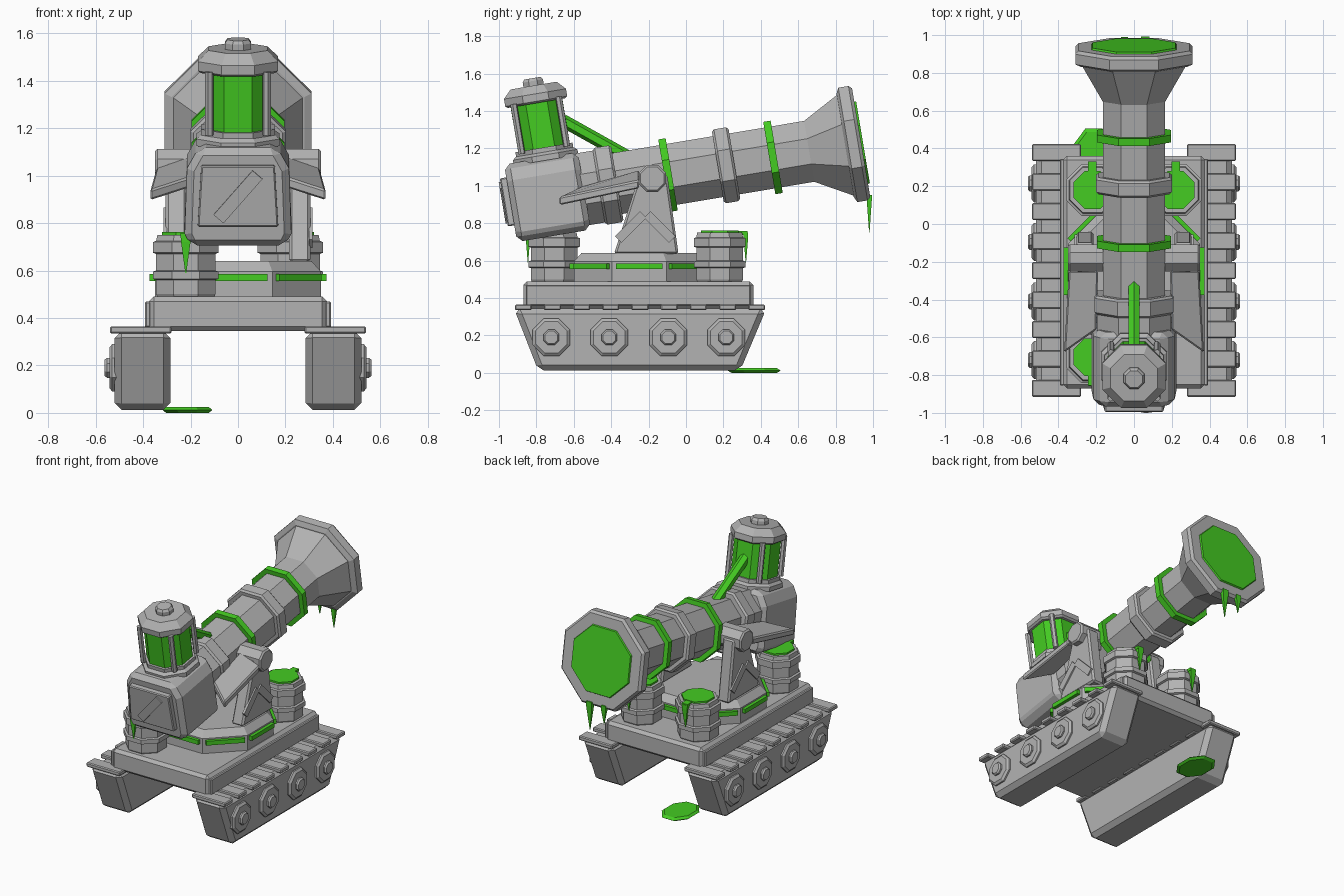
import bpy, bmesh, math
from mathutils import Matrix, Vector

if "Cube" in bpy.data.objects:
    bpy.data.objects.remove(bpy.data.objects["Cube"])

T = Matrix.Translation
def R(deg, axis):
    return Matrix.Rotation(math.radians(deg), 4, axis)

def material(name, rgb):
    m = bpy.data.materials.new(name)
    m.diffuse_color = (*rgb, 1)
    m.use_nodes = True
    m.node_tree.nodes["Principled BSDF"].inputs["Base Color"].default_value = m.diffuse_color
    return m

GREY = material("stone grey", (0.45, 0.45, 0.45))
GREEN = material("slime green", (0.058, 0.604, 0.016))

def finish(name, bm, mat, M, bevel=0):
    bm.transform(M)
    bmesh.ops.recalc_face_normals(bm, faces=bm.faces)
    me = bpy.data.meshes.new(name)
    bm.to_mesh(me)
    bm.free()
    me.materials.append(mat)
    ob = bpy.data.objects.new(name, me)
    bpy.context.collection.objects.link(ob)
    if bevel:
        b = ob.modifiers.new("bevel", 'BEVEL')
        b.width, b.segments = bevel, 1
    return ob

def lathe(name, prof, mat=GREY, M=Matrix(), n=8):
    """Faceted turned part along z; profile is (flat-to-centre radius, height)."""
    bm, rings, k = bmesh.new(), [], 1 / math.cos(math.pi / n)
    for r, z in prof:
        rings.append([bm.verts.new((r * k * math.cos((i + .5) * math.tau / n),
                                    r * k * math.sin((i + .5) * math.tau / n), z)) for i in range(n)])
    for a, b in zip(rings, rings[1:]):
        for i in range(n):
            j = (i + 1) % n
            bm.faces.new((a[i], a[j], b[j], b[i]))
    bm.faces.new(rings[0])
    bm.faces.new(rings[-1])
    return finish(name, bm, mat, M)

def extrude(name, start, offset, mat=GREY, M=Matrix(), bevel=0):
    """Prism from a 3D outline swept by an offset."""
    bm = bmesh.new()
    a = [bm.verts.new(p) for p in start]
    b = [bm.verts.new(Vector(p) + Vector(offset)) for p in start]
    bm.faces.new(a)
    bm.faces.new(b)
    for i in range(len(a)):
        j = (i + 1) % len(a)
        bm.faces.new((a[i], a[j], b[j], b[i]))
    return finish(name, bm, mat, M, bevel)

def box(name, c, size, mat=GREY, M=Matrix(), bevel=0, turn=Matrix()):
    bm = bmesh.new()
    bmesh.ops.create_cube(bm, size=1)
    return finish(name, bm, mat, M @ T(c) @ turn @ Matrix.Diagonal((*size, 1)), bevel)

def drip(name, top, r, length):
    x, y, z = top
    lathe(name, [(.002, -length), (r, -.03), (r, 0)], GREEN, T((x, y, z)) @ Matrix.Diagonal((1, .6, 1, 1)), 4)

# Tracks, cleats and wheels
for s, side in ((1, "right"), (-1, "left")):
    outline = [(s * .285, y, z) for y, z in ((-.79, .012), (.29, .012), (.43, .345), (-.92, .345))]
    extrude("track_" + side, outline, (s * .235, 0, 0), bevel=.03)
    for i in range(9):
        box("cleat_" + side, (s * .41, -.87 + i * .156, .35), (.26, .09, .03), bevel=.006)
    for y in (-.72, -.41, -.095, .215):
        M = T((s * .51, y, .19)) @ R(s * 90, 'Y')
        lathe("wheel_" + side, [(.1, 0), (.1, .02), (.085, .032)], M=M)
        lathe("hub_" + side, [(.042, .02), (.042, .042), (.034, .052)], M=M)
    box("hull_rail_" + side, (s * .38, -.255, .415), (.025, 1.2, .11), bevel=.006)

# Hull deck
box("hull", (0, -.255, .417), (.75, 1.23, .145), bevel=.02)

# Turntable with a slime seam on each facet
C = T((0, -.25, 0))
lathe("turntable", [(.35, .485), (.35, .595), (.31, .64)], M=C)
for i in range(8):
    box("turntable_slime", (0, .355, .57), (.25, .035, .03), GREEN, C @ R(i * 45, 'Z'))

# Supply drums
for x, y, d in ((-.22, -.705, -1), (-.22, .18, 1), (.22, .18, 1)):
    M = T((x, y, 0))
    lathe("drum", [(.118, .485), (.125, .5), (.125, .56), (.138, .565), (.138, .595), (.125, .6), (.125, .67),
                   (.138, .675), (.138, .72), (.125, .725), (.12, .75)], M=M)
    lathe("drum_slime", [(.1, .74), (.1, .762)], GREEN, M)
    box("drum_spill", (x, y + d * .12, .748), (.045, .06, .02), GREEN)
    drip("drum_drip", (x, y + d * .14, .75), .02, .16)

# Cannon frame: tilted about the trunnion, y runs along the barrel
PIVOT = T((0, -.18, 1.044)) @ R(9.5, 'X')
BORE = PIVOT @ R(-90, 'X')

# Trunnion arms, pivots, braces and shields
for s, side in ((1, "right"), (-1, "left")):
    arm = [(s * .215, y, z) for y, z in ((-.385, .635), (-.04, .635), (-.1, 1.06), (-.25, 1.06))]
    extrude("trunnion_arm_" + side, arm, (s * .09, 0, 0), bevel=.012)
    lathe("trunnion_pin_" + side, [(.072, 0), (.072, .19), (.062, .2)], M=T((s * .15, -.18, 1.04)) @ R(s * 90, 'Y'))
    for y, a in ((-.295, 45), (-.14, -45)):
        box("arm_brace_" + side, (s * .307, y, .78), (.016, .19, .05), turn=R(a, 'X'))
    plate = [(s * x, y, z) for x, y, z in ((.19, -.25, 1.04), (.345, -.25, .985), (.37, -.68, .895), (.2, -.56, .95))]
    extrude("shield_" + side, plate, (0, 0, .045), bevel=.008)

# Barrel with bands and flared muzzle
lathe("cannon_barrel", [(.195, -.42), (.195, -.29), (.165, -.28), (.165, .85), (.275, 1.05)], M=BORE)
lathe("muzzle_rim", [(.28, 1.045), (.31, 1.06), (.31, 1.115), (.295, 1.132)], M=BORE)
lathe("muzzle_slime", [(.23, 1.12), (.22, 1.142)], GREEN, BORE)
for r, s, w, mat in ((.208, -.24, .1, GREY), (.196, .085, .04, GREEN), (.2, .4, .09, GREY), (.196, .654, .04, GREEN)):
    e = .012 if mat is GREY else 0
    lathe("barrel_band" if mat is GREY else "slime_band",
          [(r - e, s - w / 2), (r, s - w / 2 + e), (r, s + w / 2 - e), (r - e, s + w / 2)], mat, BORE)
drip("muzzle_drip_long", (.06, .98, .95), .022, .2)
drip("muzzle_drip_short", (-.05, .98, .95), .018, .13)

# Breech housing and its front panel
shape = [(x, -.77, z) for x, z in ((-.2, -.22), (.2, -.22), (.225, -.17), (.215, .11), (.165, .2),
                                   (-.165, .2), (-.215, .11), (-.225, -.17))]
extrude("breech_housing", shape, (0, .4, 0), M=PIVOT, bevel=.03)
panel = [(x, -.805, z) for x, z in ((-.17, -.13), (.17, -.13), (.155, .13), (-.155, .13))]
extrude("breech_panel", panel, (0, .05, 0), M=PIVOT, bevel=.006)
box("panel_brace", (0, -.807, 0), (.25, .014, .055), M=PIVOT, turn=R(-49, 'Y'))

# Slime tank: collar, glass, posts, cap and knob
TANK = PIVOT @ T((0, -.545, 0))
lathe("tank_collar", [(.175, .185), (.175, .215), (.155, .23), (.155, .255)], M=TANK)
lathe("tank_glass", [(.14, .25), (.14, .5)], GREEN, TANK)
for i in range(4):
    lathe("tank_post", [(.016, .24), (.016, .51)], M=TANK @ R(45 + 90 * i, 'Z') @ T((.172, 0, 0)), n=6)
lathe("tank_cap", [(.155, .495), (.168, .505), (.168, .545), (.125, .59)], M=TANK)
lathe("tank_knob", [(.055, .58), (.055, .615), (.045, .63)], M=TANK)

# Feed pipe from tank to barrel
a, b = Vector((0, -.66, 1.35)), Vector((0, -.32, 1.16))
lathe("feed_pipe", [(.03, 0), (.03, (b - a).length)], GREEN,
      T(a) @ (b - a).to_track_quat('Z', 'Y').to_matrix().to_4x4(), 6)

# Slime puddle on the ground
lathe("slime_puddle", [(.09, 0), (.105, .012), (.09, .025)], GREEN,
      T((-.213, .365, 0)) @ Matrix.Diagonal((1, 1.35, 1, 1)))
